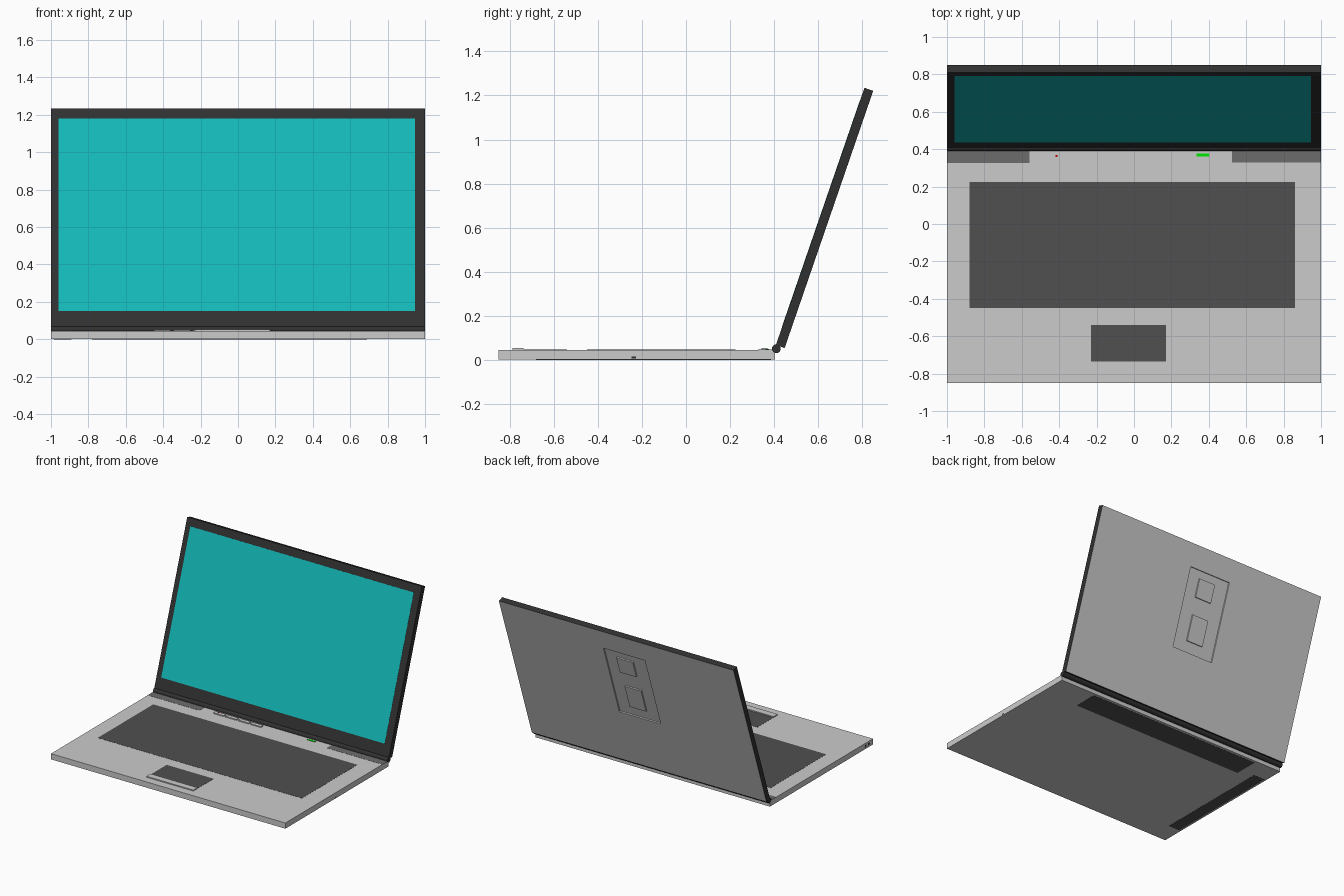
import bpy, bmesh
from math import radians
from mathutils import Matrix

if "Cube" in bpy.data.objects:
    bpy.data.objects.remove(bpy.data.objects["Cube"])


def material(name, rgb):
    m = bpy.data.materials.new(name)
    m.diffuse_color = (*rgb, 1)
    m.use_nodes = True
    m.node_tree.nodes["Principled BSDF"].inputs["Base Color"].default_value = m.diffuse_color
    return m


BEZEL = material("bezel_black", (0.03, 0.03, 0.03))
KEYS = material("key_grey", (0.08, 0.08, 0.08))
GRILLE = material("grille_grey", (0.15, 0.15, 0.15))
TEAL = material("screen_teal", (0.007, 0.48, 0.48))
RED = material("light_red", (0.8, 0.0, 0.0))
GREEN = material("light_green", (0.0, 0.8, 0.0))

# the lid leans back about the hinge
LID = Matrix.Translation((0, 0.408, 0.067)) @ Matrix.Rotation(radians(-19), 4, 'X')


def finish(name, bm, mat, frame):
    me = bpy.data.meshes.new(name)
    bm.to_mesh(me)
    bm.free()
    ob = bpy.data.objects.new(name, me)
    bpy.context.collection.objects.link(ob)
    ob.matrix_world = frame
    if mat:
        me.materials.append(mat)
    return ob


def box(name, x, y, z, mat=None, frame=Matrix()):
    """Box from (min, max) ranges on each axis."""
    bm = bmesh.new()
    bmesh.ops.create_cube(bm, size=1)
    for v in bm.verts:
        v.co = [r[0] if c < 0 else r[1] for c, r in zip(v.co, (x, y, z))]
    return finish(name, bm, mat, frame)


def rod(name, centre, radius, length, mat, sides=16):
    """Cylinder lying along x."""
    bm = bmesh.new()
    bmesh.ops.create_cone(bm, cap_ends=True, segments=sides, radius1=radius,
                          radius2=radius, depth=length)
    frame = Matrix.Translation(centre) @ Matrix.Rotation(radians(90), 4, 'Y')
    ob = finish(name, bm, mat, frame)
    bpy.context.view_layer.objects.active = ob
    ob.select_set(True)
    bpy.ops.object.shade_smooth_by_angle(angle=radians(40))
    ob.select_set(False)
    return ob


# base
TOP = 0.045
FLUSH = (TOP - 0.002, TOP + 0.001)
box("base", (-0.999, 0.999), (-0.85, 0.405), (0.001, TOP))

# flush panels on top of the base
box("keyboard", (-0.88, 0.86), (-0.45, 0.225), FLUSH, KEYS)
box("touchpad", (-0.23, 0.17), (-0.735, -0.54), FLUSH, KEYS)
box("speaker_left", (-0.999, -0.56), (0.327, 0.405), FLUSH, GRILLE)
box("speaker_right", (0.525, 0.999), (0.33, 0.405), FLUSH, GRILLE)

# raised buttons and lights
box("touchpad_button", (-0.23, 0.17), (-0.787, -0.737), (TOP - 0.002, 0.053))
for i in range(4):
    x = -0.45 + i * 0.105
    box(f"media_button_{i + 1}", (x, x + 0.09), (0.342, 0.37), (TOP - 0.002, 0.053))
box("status_light", (-0.42, -0.41), (0.358, 0.368), (0.05, 0.054), RED)
box("power_light", (0.335, 0.4), (0.362, 0.376), (TOP - 0.002, 0.048), GREEN)

# underside covers
box("battery_cover", (-0.78, 0.69), (0.2, 0.385), (0, 0.002), KEYS)
box("drive_cover", (-0.985, -0.89), (-0.68, 0.25), (0, 0.002), KEYS)

# side sockets
box("side_socket", (0.99, 1.0), (-0.248, -0.228), (0.007, 0.014), BEZEL)
for i, y in enumerate((-0.8, -0.76)):
    rod(f"audio_socket_{i + 1}", (-0.995, y, 0.024), 0.01, 0.01, BEZEL, 12)

# hinge bar
rod("hinge", (0, 0.41, 0.05), 0.02, 2.0, BEZEL)

# lid, with a shallow recess in its back
T = 0.042
lid = box("lid", (-1, 1), (0, T), (0, 1.235), BEZEL, LID)
cutter = box("recess_cutter", (-0.206, 0.147), (T - 0.01, T + 0.02), (0.474, 1.069), None, LID)
cutter.hide_render = True
cut = lid.modifiers.new("recess", 'BOOLEAN')
cut.operation = 'DIFFERENCE'
cut.solver = 'EXACT'
cut.object = cutter
bpy.context.view_layer.update()
bpy.context.view_layer.objects.active = lid
bpy.ops.object.modifier_apply(modifier="recess")
bpy.data.objects.remove(cutter)

# grey back face and recess, black edges and bezel
lid.data.materials.clear()
lid.data.materials.append(BEZEL)
lid.data.materials.append(None)
for p in lid.data.polygons:
    inside = abs(p.center.x) < 0.3 and p.center.y > 0.025 and 0.4 < p.center.z < 1.1
    p.material_index = 1 if p.normal.y > 0.9 or inside else 0

# raised tiles inside the recess
box("back_tile_upper", (-0.09, 0.05), (T - 0.012, T), (0.875, 1.013), None, LID)
box("back_tile_lower", (-0.1, 0.04), (T - 0.012, T), (0.555, 0.748), None, LID)

# screen
box("screen", (-0.96, 0.945), (-0.001, 0.002), (0.088, 1.177), TEAL, LID)
